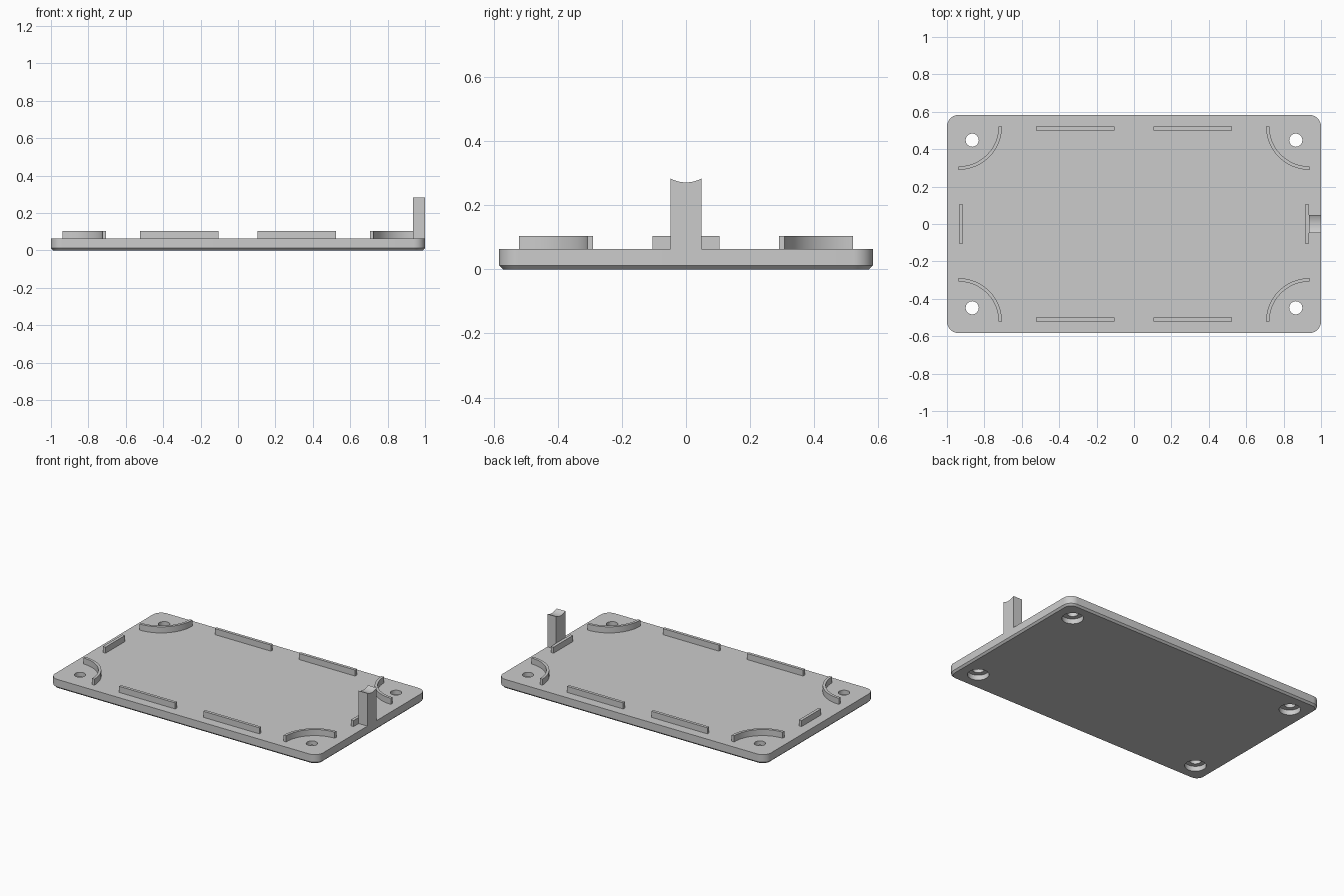
import bpy, bmesh
from math import pi, cos, sin, radians, sqrt, asin

cube = bpy.data.objects.get("Cube")
if cube:
    bpy.data.objects.remove(cube, do_unlink=True)

HALF_X, HALF_Y, PLATE_TOP, RIB_TOP = 1.0, 0.583, 0.063, 0.104
CORNERS = [(sx, sy) for sx in (-1, 1) for sy in (-1, 1)]

grey = bpy.data.materials.new("plain grey")
grey.use_nodes = True
colour = (0.6, 0.6, 0.6, 1)
grey.diffuse_color = colour
grey.node_tree.nodes["Principled BSDF"].inputs["Base Color"].default_value = colour


def loft(name, rings):
    """Closed solid through a stack of matching 3D outlines."""
    bm = bmesh.new()
    rows = [[bm.verts.new(p) for p in ring] for ring in rings]
    n = len(rows[0])
    for low, high in zip(rows, rows[1:]):
        for i in range(n):
            j = (i + 1) % n
            bm.faces.new((low[i], low[j], high[j], high[i]))
    bm.faces.new(rows[0][::-1])
    bm.faces.new(rows[-1])
    bmesh.ops.recalc_face_normals(bm, faces=bm.faces)
    mesh = bpy.data.meshes.new(name)
    bm.to_mesh(mesh)
    bm.free()
    mesh.materials.append(grey)
    obj = bpy.data.objects.new(name, mesh)
    bpy.context.collection.objects.link(obj)
    return obj


def at_z(outline, z):
    return [(x, y, z) for x, y in outline]


def arc(cx, cy, r, start, end, steps):
    angles = [start + (end - start) * i / steps for i in range(steps + 1)]
    return [(cx + r * cos(a), cy + r * sin(a)) for a in angles]


def rounded_rect(hx, hy, r):
    points = []
    for k, (sx, sy) in enumerate([(1, 1), (-1, 1), (-1, -1), (1, -1)]):
        points += arc(sx * (hx - r), sy * (hy - r), r, k * pi / 2, (k + 1) * pi / 2, 10)
    return points


def rib(name, outline):
    return loft(name, [at_z(outline, PLATE_TOP), at_z(outline, RIB_TOP)])


def box_outline(cx, cy, hx, hy):
    return [(cx - hx, cy - hy), (cx + hx, cy - hy), (cx + hx, cy + hy), (cx - hx, cy + hy)]


def smooth(obj):
    bpy.ops.object.select_all(action="DESELECT")
    obj.select_set(True)
    bpy.context.view_layer.objects.active = obj
    bpy.ops.object.shade_smooth_by_angle(angle=radians(30))


# Base plate with rounded corners and a chamfered lower edge
chamfer, radius = 0.012, 0.062
lower = rounded_rect(HALF_X - chamfer, HALF_Y - chamfer, radius - chamfer)
full = rounded_rect(HALF_X, HALF_Y, radius)
plate = loft("base_plate", [at_z(lower, 0), at_z(full, chamfer), at_z(full, PLATE_TOP)])

# Counterbored screw holes, cut from below
cutters = []
for sx, sy in CORNERS:
    wide, narrow = [arc(sx * 0.865, sy * 0.448, r, 0, 2 * pi, 40)[:-1] for r in (0.066, 0.035)]
    cutter = loft("screw_hole_cutter", [at_z(wide, -0.03), at_z(wide, 0.034),
                                        at_z(narrow, 0.034), at_z(narrow, 0.1)])
    cutter.hide_render = True
    cutters.append(cutter)
    cut = plate.modifiers.new("screw_hole", "BOOLEAN")
    cut.operation, cut.solver, cut.object = "DIFFERENCE", "EXACT", cutter

bpy.context.view_layer.objects.active = plate
for cut in list(plate.modifiers):
    bpy.ops.object.modifier_apply(modifier=cut.name)
for cutter in cutters:
    bpy.data.objects.remove(cutter, do_unlink=True)
smooth(plate)

# Curved ribs around the screw holes and straight ribs along the long sides
for sx, sy in CORNERS:
    side = ("left" if sx > 0 else "right") + ("_back" if sy > 0 else "_front")
    quarter = (arc(-0.937, -0.521, 0.231, 0, pi / 2, 20)
               + arc(-0.937, -0.521, 0.213, pi / 2, 0, 20))
    smooth(rib("corner_rib_" + side, [(-sx * x, -sy * y) for x, y in quarter]))
    rib("long_rib_" + side, box_outline(sx * 0.314, sy * 0.51, 0.209, 0.01))

# Short ribs at both ends
for sx, side in ((1, "left"), (-1, "right")):
    rib("end_rib_" + side, box_outline(sx * 0.925, 0, 0.01, 0.104))

# Upright post with a hollowed cradle top
half, tip, cradle = 0.049, 0.284, 0.1
swing = asin(half / cradle)
centre_z = tip + sqrt(cradle ** 2 - half ** 2)
profile = [(-half, PLATE_TOP)] + arc(0, centre_z, cradle, -pi / 2 - swing, -pi / 2 + swing, 14)
profile.append((half, PLATE_TOP))
smooth(loft("cradle_post", [[(x, y, z) for y, z in profile] for x in (0.935, HALF_X)]))
